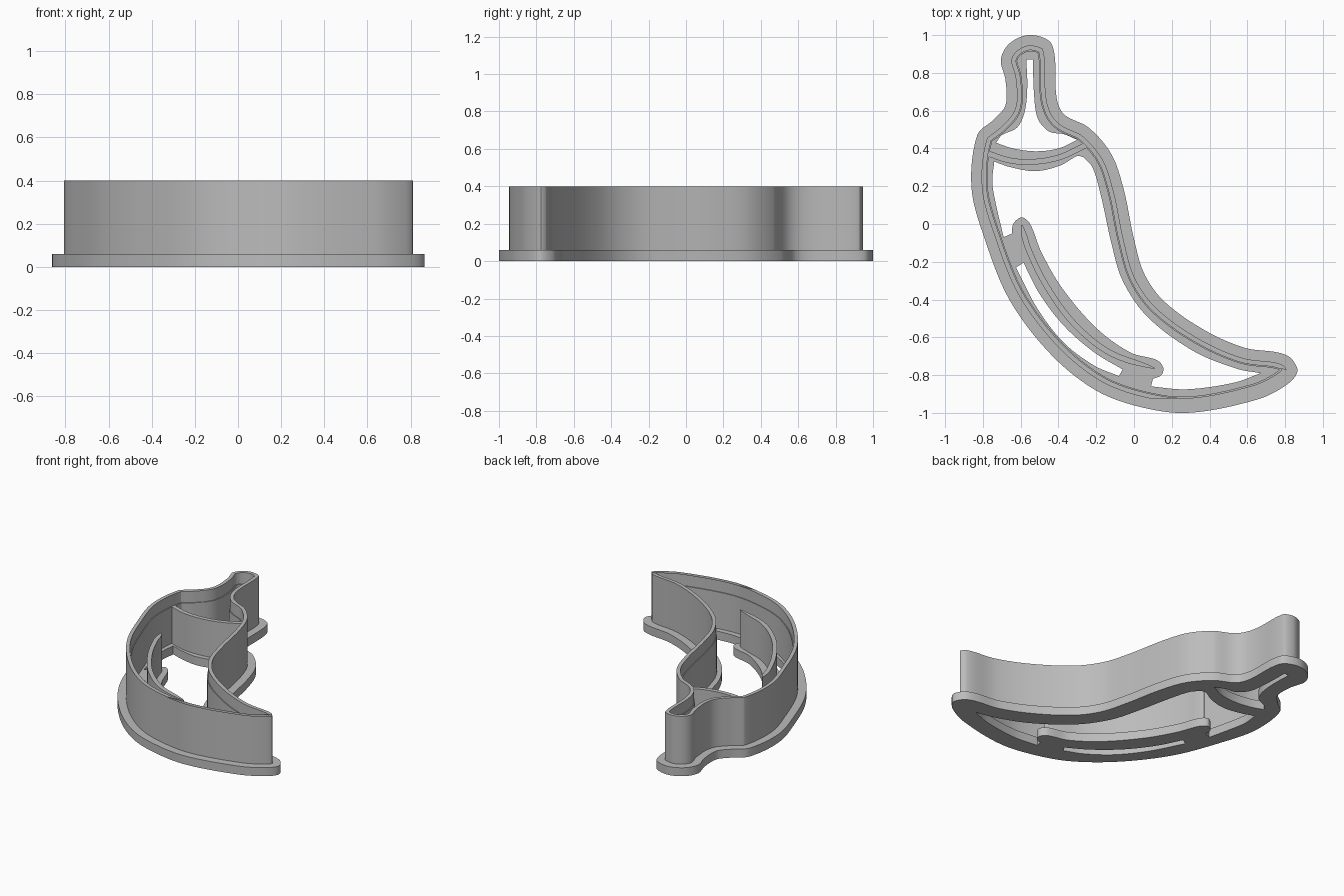
import bpy
import bmesh
import math
from mathutils import Vector

BASE_TOP = 0.06
DETAIL_TOP = 0.32
WALL_TOP = 0.4
WALL_FOOT = 0.04
STEPS = 10

default_cube = bpy.data.objects.get("Cube")
if default_cube:
    bpy.data.objects.remove(default_cube, do_unlink=True)

# One plain grey plastic
plastic = bpy.data.materials.new("grey_plastic")
plastic.use_nodes = True
grey = (0.5, 0.5, 0.5, 1)
plastic.diffuse_color = grey
shader = next(n for n in plastic.node_tree.nodes if n.type == "BSDF_PRINCIPLED")
shader.inputs["Base Color"].default_value = grey


def smooth_run(points, closed=False):
    """Sample a smooth curve through the points, weighted by chord length."""
    pts = [Vector(p) for p in points]
    count = len(pts)

    def at(i):
        return pts[i % count] if closed else pts[max(0, min(count - 1, i))]

    samples = []
    for i in range(count if closed else count - 1):
        before, start, end, after = (at(i + k) for k in (-1, 0, 1, 2))
        chord = (end - start).length
        leave = (end - before) * chord / ((start - before).length + chord)
        arrive = (after - start) * chord / ((after - end).length + chord)
        for k in range(STEPS):
            t = k / STEPS
            bend = t * t * (3 - 2 * t)
            samples.append(start.lerp(end, bend)
                           + leave * t * (1 - t) ** 2
                           - arrive * t * t * (1 - t))
    if not closed:
        samples.append(pts[-1])
    return samples


def cornered_loop(*runs):
    """Join smooth runs into one loop with a sharp corner between runs."""
    loop = []
    for i, run in enumerate(runs):
        following = runs[(i + 1) % len(runs)]
        loop += smooth_run(run + [following[0]])[:-1]
    return loop


def inset(loop, distance):
    """Move a clockwise loop inwards and drop the points that cross over."""
    result = []
    for i, point in enumerate(loop):
        along = (loop[(i + 1) % len(loop)] - loop[i - 1]).normalized()
        moved = point + Vector((along.y, -along.x)) * distance
        if min((moved - other).length for other in loop) > distance - 0.002:
            result.append(moved)
    return result


def strip(points, width, pointed=False):
    """Outline of a thin wall that follows an open path."""
    path = smooth_run(points)
    left, right = [], []
    for i, point in enumerate(path):
        along = (path[min(i + 1, len(path) - 1)] - path[max(i - 1, 0)]).normalized()
        half = width / 2
        if pointed:
            from_end = min(i, len(path) - 1 - i) / STEPS
            half *= max(0.15, math.sqrt(min(1, from_end * 2)))
        side = Vector((-along.y, along.x)) * half
        left.append(point + side)
        right.append(point - side)
    return left + right[::-1]


def extrude_shape(name, loops, bottom, top):
    """Fill the first loop, leave the others as holes, and give it height."""
    curve = bpy.data.curves.new(name, "CURVE")
    curve.dimensions = "2D"
    curve.fill_mode = "BOTH"
    curve.extrude = (top - bottom) / 2
    for loop in loops:
        spline = curve.splines.new("POLY")
        spline.points.add(len(loop) - 1)
        for target, point in zip(spline.points, loop):
            target.co = (point.x, point.y, 0, 1)
        spline.use_cyclic_u = True
    obj = bpy.data.objects.new(name, curve)
    bpy.context.collection.objects.link(obj)
    obj.location.z = (top + bottom) / 2
    bpy.ops.object.select_all(action="DESELECT")
    obj.select_set(True)
    bpy.context.view_layer.objects.active = obj
    bpy.ops.object.convert(target="MESH")
    obj = bpy.context.view_layer.objects.active
    obj.name = name
    # Weld the caps to the sides
    bm = bmesh.new()
    bm.from_mesh(obj.data)
    bmesh.ops.remove_doubles(bm, verts=bm.verts, dist=0.0001)
    bmesh.ops.recalc_face_normals(bm, faces=bm.faces)
    bm.to_mesh(obj.data)
    bm.free()
    obj.data.materials.clear()
    obj.data.materials.append(plastic)
    bpy.ops.object.shade_smooth_by_angle(angle=math.radians(30))
    return obj


# Outer edge of the flange, clockwise from the top of the stem
outline = smooth_run([
    (-.56, 1), (-.45, .97), (-.42, .89), (-.41, .67), (-.37, .58),
    (-.24, .51), (-.12, .37), (-.055, .185), (0, -.08), (.055, -.265),
    (.16, -.41), (.37, -.56), (.585, -.655), (.76, -.68), (.83, -.71),
    (.865, -.78), (.81, -.85), (.65, -.93), (.28, -1), (0, -.96),
    (-.22, -.87), (-.45, -.68), (-.66, -.4), (-.79, -.08), (-.86, .19),
    (-.83, .47), (-.74, .555), (-.68, .63), (-.68, .76), (-.705, .87),
    (-.66, .955)], closed=True)

# Opening inside the stem and cap
stem_hole = cornered_loop(
    [(-.57, .87)],
    [(-.535, .87), (-.53, .7), (-.51, .56), (-.45, .49), (-.37, .475)],
    [(-.3, .445), (-.4, .4), (-.52, .385), (-.64, .4)],
    [(-.73, .43), (-.7, .47), (-.62, .51), (-.58, .59), (-.565, .72)])

# Main opening, running around the rib and its two bridges
body_hole = cornered_loop(
    [(-.74, .33), (-.65, .3), (-.52, .28), (-.39, .31), (-.3, .36)],
    [(-.27, .355), (-.22, .3), (-.175, .15), (-.12, -.1), (-.06, -.3),
     (.07, -.49), (.31, -.67), (.54, -.765)],
    [(.67, -.79), (.53, -.84), (.28, -.875)],
    [(.09, -.86)],
    [(.1, -.82), (.145, -.8), (.155, -.76), (.12, -.72), (-.02, -.68),
     (-.2, -.55), (-.38, -.34), (-.49, -.15), (-.55, 0), (-.595, .035),
     (-.64, 0)],
    [(-.645, -.05)],
    [(-.69, -.07), (-.73, .1), (-.75, .22)])

# Narrow slot between the rib and the outer wall
rib_slot = cornered_loop(
    [(-.625, -.23), (-.51, -.45), (-.37, -.63), (-.21, -.75)],
    [(-.08, -.805)],
    [(-.06, -.77), (-.21, -.68), (-.37, -.54), (-.5, -.37)],
    [(-.585, -.205)])

extrude_shape("base_flange", [outline, stem_hole, body_hole, rib_slot], 0, BASE_TOP)

# Tall cutting wall, with a slightly thicker lining below its rim
extrude_shape("cutting_wall", [inset(outline, .055), inset(outline, .08)],
              WALL_FOOT, WALL_TOP)
extrude_shape("wall_lining", [inset(outline, .075), inset(outline, .086)],
              WALL_FOOT, DETAIL_TOP)

# Lower walls that press the inner details
cap_path = [(-.78, .375), (-.65, .335), (-.52, .33), (-.39, .355), (-.25, .42)]
rib_path = [(-.595, -.005), (-.56, -.13), (-.465, -.325), (-.32, -.525),
            (-.13, -.68), (.11, -.765)]
extrude_shape("cap_wall", [strip(cap_path, .03)], WALL_FOOT, DETAIL_TOP)
extrude_shape("rib_wall", [strip(rib_path, .03, pointed=True)], WALL_FOOT, DETAIL_TOP)
